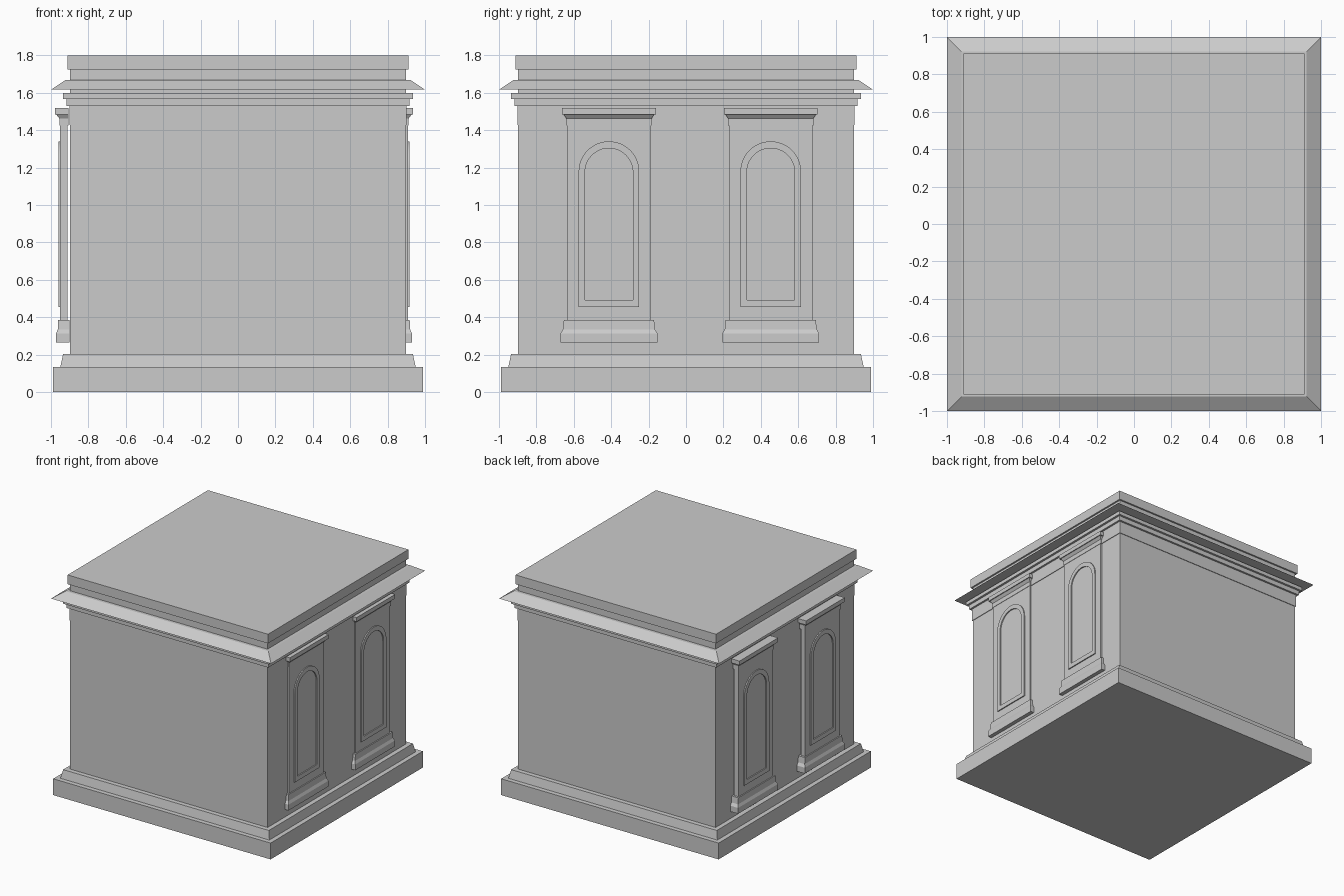
import bpy, bmesh, math

if "Cube" in bpy.data.objects:
    bpy.data.objects.remove(bpy.data.objects["Cube"])


def finish(name, bm):
    bmesh.ops.recalc_face_normals(bm, faces=bm.faces)
    mesh = bpy.data.meshes.new(name)
    bm.to_mesh(mesh)
    bm.free()
    obj = bpy.data.objects.new(name, mesh)
    bpy.context.collection.objects.link(obj)
    return obj


def square_stack(name, profile):
    """Sweep (half width, z) points around a square and cap both ends."""
    bm = bmesh.new()
    rings = [[bm.verts.new((sx * r, sy * r, z))
              for sx, sy in ((-1, -1), (1, -1), (1, 1), (-1, 1))] for r, z in profile]
    for a, b in zip(rings, rings[1:]):
        for i in range(4):
            j = (i + 1) % 4
            bm.faces.new((a[i], a[j], b[j], b[i]))
    bm.faces.new(rings[0][::-1])
    bm.faces.new(rings[-1])
    return finish(name, bm)


def moulding(name, back, profile, side, shift, y):
    """Block against a side wall from (half width, front, z) points."""
    bm = bmesh.new()
    rings = []
    for w, front, z in profile:
        rings.append([bm.verts.new((side * (d - shift), y + s * w, z))
                      for d, s in ((back, -1), (front, -1), (front, 1), (back, 1))])
    for a, b in zip(rings, rings[1:]):
        for i in range(4):
            j = (i + 1) % 4
            bm.faces.new((a[i], a[j], b[j], b[i]))
    bm.faces.new(rings[0][::-1])
    bm.faces.new(rings[-1])
    return finish(name, bm)


def arch_outline(half, bottom, top, segments=24):
    spring = top - half
    arc = [(half * math.cos(math.pi * i / segments),
            spring + half * math.sin(math.pi * i / segments)) for i in range(segments + 1)]
    return [(-half, bottom), (half, bottom)] + arc


def arched_frame(name, back, front, side, shift, y):
    """Raised band between two arched outlines."""
    bm = bmesh.new()
    loops = []
    for depth, args in ((back, (0.162, 0.455, 1.34)), (front, (0.162, 0.455, 1.34)),
                        (front, (0.128, 0.492, 1.303)), (back, (0.128, 0.492, 1.303))):
        loops.append([bm.verts.new((side * (depth - shift), y + u, z))
                      for u, z in arch_outline(*args)])
    for k in range(4):
        a, b = loops[k], loops[(k + 1) % 4]
        for i in range(len(a)):
            j = (i + 1) % len(a)
            bm.faces.new((a[i], a[j], b[j], b[i]))
    obj = finish(name, bm)
    bpy.ops.object.select_all(action='DESELECT')
    obj.select_set(True)
    bpy.context.view_layer.objects.active = obj
    bpy.ops.object.shade_smooth_by_angle(angle=math.radians(30))
    return obj


# Main block: plinth, walls, frieze, cornice and roof slab in one profile
square_stack("pedestal_body", [
    (0.988, 0), (0.988, 0.134), (0.95, 0.134), (0.935, 0.203), (0.897, 0.203),
    (0.897, 1.427), (0.902, 1.427), (0.902, 1.53), (0.918, 1.53), (0.918, 1.567),
    (0.936, 1.567), (0.936, 1.598), (0.897, 1.598), (0.897, 1.616), (1.0, 1.616),
    (0.922, 1.668), (0.897, 1.668), (0.897, 1.724), (0.911, 1.724), (0.911, 1.8)])

# Pilasters: the right pair sits deeper in its wall than the left pair
for side, side_name, shift in ((-1, "left", 0.0), (1, "right", 0.043)):
    for y, place in ((-0.412, "front"), (0.453, "back")):
        tag = f"{side_name}_{place}"
        moulding(f"pilaster_shaft_{tag}", 0.912,
                 [(0.224, 0.952, 0.386), (0.224, 0.952, 1.425)], side, shift, y)
        moulding(f"pilaster_base_{tag}", 0.902,
                 [(0.259, 0.973, 0.265), (0.259, 0.973, 0.313), (0.246, 0.963, 0.335),
                  (0.241, 0.961, 0.386)], side, shift, y)
        moulding(f"pilaster_cap_{tag}", 0.905,
                 [(0.228, 0.955, 1.425), (0.228, 0.955, 1.462), (0.242, 0.972, 1.484),
                  (0.251, 0.979, 1.484), (0.251, 0.979, 1.518)], side, shift, y)
        arched_frame(f"arched_frame_{tag}", 0.95, 0.961, side, shift, y)
